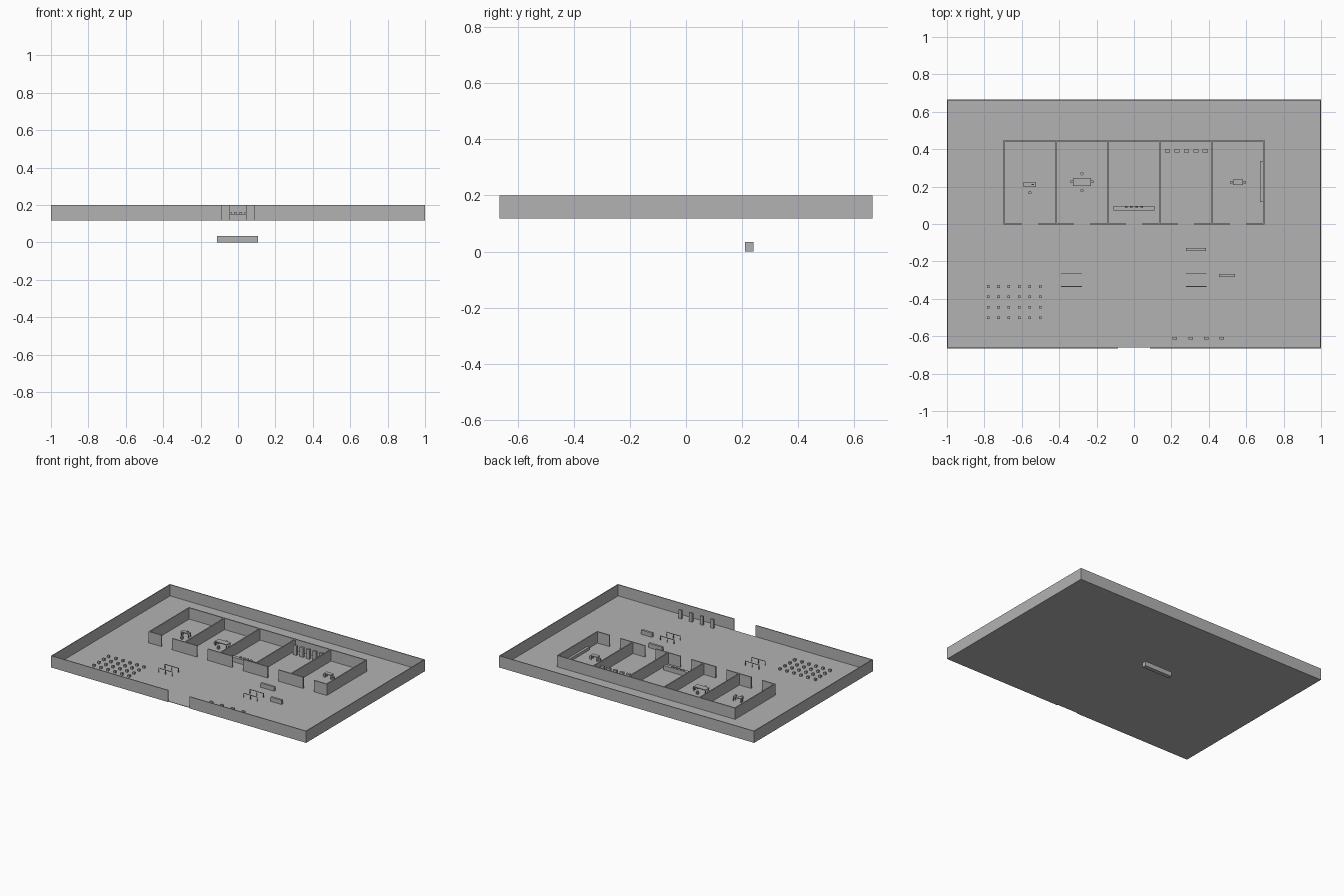
import bpy, bmesh
from mathutils import Matrix, Vector

cube = bpy.data.objects.get("Cube")
if cube:
    bpy.data.objects.remove(cube, do_unlink=True)

grey = bpy.data.materials.new("plain grey")
grey.use_nodes = True
grey.diffuse_color = (0.45, 0.45, 0.45, 1)
grey.node_tree.nodes["Principled BSDF"].inputs["Base Color"].default_value = grey.diffuse_color

BASE, FLOOR, TOP = 0.117, 0.12, 0.20
ROOM = 0.278            # room width
HALF = 2.5 * ROOM       # half the building width
BACK = 0.444            # back wall of the building


def finish(name, bm):
    mesh = bpy.data.meshes.new(name)
    bm.to_mesh(mesh)
    bm.free()
    mesh.materials.append(grey)
    obj = bpy.data.objects.new(name, mesh)
    bpy.context.collection.objects.link(obj)
    return obj


def boxes(name, spans):
    """One object from boxes given as (x0, x1, y0, y1, z0, z1)."""
    bm = bmesh.new()
    for x0, x1, y0, y1, z0, z1 in spans:
        centre = Vector((x0 + x1, y0 + y1, z0 + z1)) / 2
        size = Matrix.Diagonal((x1 - x0, y1 - y0, z1 - z0, 1))
        bmesh.ops.create_cube(bm, size=1, matrix=Matrix.Translation(centre) @ size)
    return finish(name, bm)


def block(x, y, w, d, height, z=FLOOR):
    return (x - w / 2, x + w / 2, y - d / 2, y + d / 2, z, z + height)


def stools(name, places):
    bm = bmesh.new()
    for x, y in places:
        bmesh.ops.create_cone(bm, cap_ends=True, segments=10, radius1=0.009, radius2=0.009,
                              depth=0.02, matrix=Matrix.Translation((x, y, FLOOR + 0.01)))
    finish(name, bm)


def table(name, x, y, w, d):
    parts = [block(x, y, w, d, 0.006, FLOOR + 0.026)]
    for sx in (-1, 1):
        for sy in (-1, 1):
            parts.append(block(x + sx * (w / 2 - 0.004), y + sy * (d / 2 - 0.004),
                               0.005, 0.005, 0.027))
    boxes(name, parts)


# Ground and perimeter walls with a front gateway
T = 0.006
EDGE = 0.665
boxes("ground", [(-1 + T, 1 - T, -EDGE + T, EDGE - T, BASE, FLOOR)])
boxes("perimeter_wall", [
    (-1, 1, EDGE - T, EDGE, BASE, TOP),
    (-1, -1 + T, -EDGE, EDGE - T, BASE, TOP),
    (1 - T, 1, -EDGE, EDGE - T, BASE, TOP),
    (-1 + T, -0.085, -EDGE, -EDGE + T, BASE, TOP),
    (0.085, 1 - T, -EDGE, -EDGE + T, BASE, TOP)])

# Five rooms in a row, each with a doorway in the middle of its front
W = 0.004
walls = [(-HALF - W, HALF + W, BACK - W, BACK + W, FLOOR, TOP)]
for i in range(6):
    x = -HALF + i * ROOM
    walls.append((x - W, x + W, W, BACK - W, FLOOR, TOP))
    left = max(x - ROOM / 2 + 0.042, -HALF - W)
    right = min(x + ROOM / 2 - 0.042, HALF + W)
    walls.append((left, right, -W, W, FLOOR, TOP))
boxes("room_walls", walls)

# Office room: desk, screen and stool
table("office_desk", -0.557, 0.212, 0.065, 0.027)
boxes("desk_screen", [block(-0.541, 0.211, 0.012, 0.006, 0.012, FLOOR + 0.032)])

# Meeting room: table and seats
table("meeting_table", -0.278, 0.225, 0.096, 0.043)
stools("stools", [(-0.557, 0.168), (-0.278, 0.269), (-0.278, 0.179)])
boxes("meeting_seats", [block(-0.278 + s * 0.055, 0.225, 0.014, 0.014, 0.02) for s in (-1, 1)])

# Counter room: long counter with small items, and the separate box below
boxes("counter", [block(0, 0.084, 0.22, 0.024, 0.032)])
boxes("counter_items", [block(-0.042 + i * 0.028, 0.09, 0.014, 0.008, 0.009, FLOOR + 0.032)
                        for i in range(4)])
boxes("lower_box", [(-0.112, 0.106, 0.211, 0.24, 0, 0.033)])

# Locker room
boxes("lockers", [block(0.179 + i * 0.0505, 0.39, 0.027, 0.016, 0.068) for i in range(5)])

# End room: small table, seats and a wall bench
table("small_table", 0.556, 0.223, 0.055, 0.03)
boxes("small_seats", [block(0.556 + s * 0.035, 0.223, 0.013, 0.013, 0.02) for s in (-1, 1)])
boxes("wall_bench", [(0.674, 0.691, 0.118, 0.337, FLOOR, FLOOR + 0.02)])

# Yard: benches, rails, low studs and gate posts
boxes("yard_benches", [block(0.332, -0.137, 0.107, 0.016, 0.03),
                       block(0.497, -0.275, 0.086, 0.016, 0.03)])
rails = []
for x in (-0.334, 0.332):
    for y in (-0.264, -0.334):
        rails.append(block(x, y, 0.11, 0.003, 0.004, FLOOR + 0.028))
        rails += [block(x + s * 0.053, y, 0.004, 0.003, 0.028) for s in (-1, 0, 1)]
boxes("yard_rails", rails)
boxes("yard_studs", [block(-0.78 + i * 0.0556, -0.334 - j * 0.0556, 0.014, 0.014, 0.016)
                     for i in range(6) for j in range(4)])
boxes("gate_posts", [block(0.219 + i * 0.0835, -0.61, 0.024, 0.013, 0.062) for i in range(4)])
